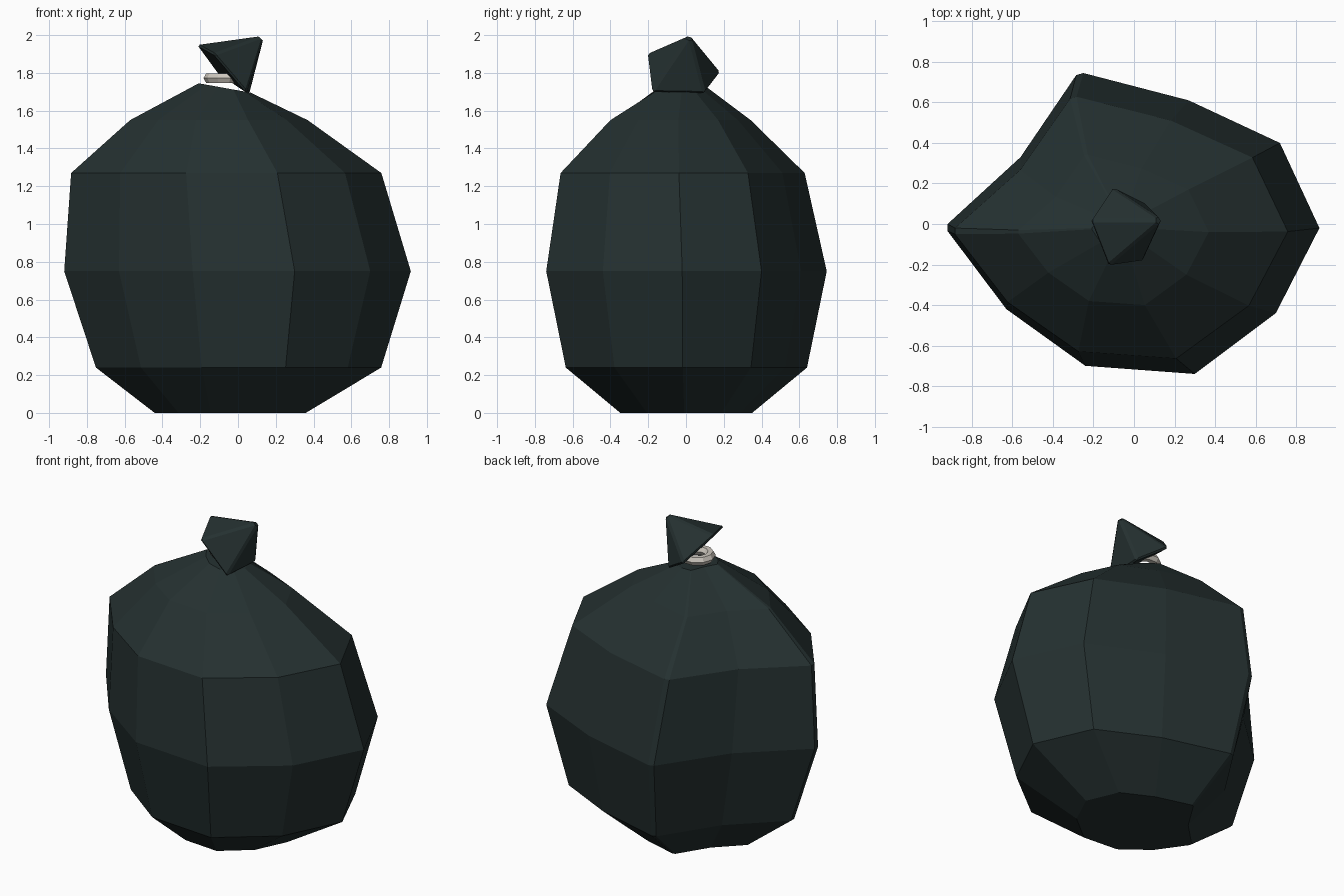
import bpy, bmesh
from mathutils import Vector

cube = bpy.data.objects.get("Cube")
if cube:
    bpy.data.objects.remove(cube, do_unlink=True)


def material(name, rgb):
    m = bpy.data.materials.new(name)
    m.use_nodes = True
    m.diffuse_color = (*rgb, 1)
    node = m.node_tree.nodes["Principled BSDF"]
    node.inputs["Base Color"].default_value = (*rgb, 1)
    node.inputs["Roughness"].default_value = 0.7
    return m


def finish(name, bm, mat):
    bmesh.ops.recalc_face_normals(bm, faces=bm.faces)
    mesh = bpy.data.meshes.new(name)
    bm.to_mesh(mesh)
    bm.free()
    mesh.materials.append(mat)
    obj = bpy.data.objects.new(name, mesh)
    bpy.context.collection.objects.link(obj)
    return obj


plastic = material("dark green plastic", (0.018, 0.030, 0.030))
cord = material("pale cord", (0.62, 0.58, 0.52))

# Bag: one uneven outline, scaled and shifted for each level
outline = [(-.92, -.035), (-.63, -.42), (-.24, -.70), (.30, -.74), (.70, -.44),
           (.915, -.02), (.72, .40), (.27, .61), (-.25, .745), (-.285, .735),
           (-.56, .33), (-.92, 0)]
# Each level: height, x scale, x shift, y scale, y shift, tilt
levels = [(0, .436, -.04, .47, 0, 0),
          (.24, .823, .005, .86, 0, 0),
          (.75, 1, 0, 1, 0, 0),
          (1.27, .895, -.06, .87, -.02, 0),
          (1.55, .512, -.10, .50, -.03, 0),
          (1.72, .15, -.07, .17, -.02, -.18)]
bm = bmesh.new()
rings = []
for z, sx, ox, sy, oy, tilt in levels:
    rings.append([bm.verts.new((x * sx + ox, y * sy + oy, z + tilt * x * sx))
                  for x, y in outline])
n = len(outline)
for low, high in zip(rings, rings[1:]):
    for i in range(n):
        j = (i + 1) % n
        bm.faces.new((low[i], low[j], high[j], high[i]))
bm.faces.new(rings[0])
bm.faces.new(rings[-1])
finish("bag_body", bm, plastic)

# Gathered top: a tilted faceted tuft with softened edges
bm = bmesh.new()
for p in [(-.22, .02, 1.95), (-.11, .185, 1.80), (.14, .02, 2.0),
          (.045, -.185, 1.695), (-.13, -.21, 1.90), (.06, .10, 1.69)]:
    bm.verts.new(p)
bmesh.ops.convex_hull(bm, input=bm.verts[:])
bmesh.ops.dissolve_limit(bm, angle_limit=.05, verts=bm.verts[:], edges=bm.edges[:])
tuft = finish("bag_tuft", bm, plastic)
bevel = tuft.modifiers.new("soft edges", "BEVEL")
bevel.width = .012
bevel.segments = 1

# Cord tied round the neck
bpy.ops.mesh.primitive_torus_add(major_segments=10, minor_segments=6,
                                 major_radius=.078, minor_radius=.03,
                                 location=(-.075, -.01, 1.772))
tie = bpy.context.object
tie.name = "neck_tie"
tie.data.materials.append(cord)
